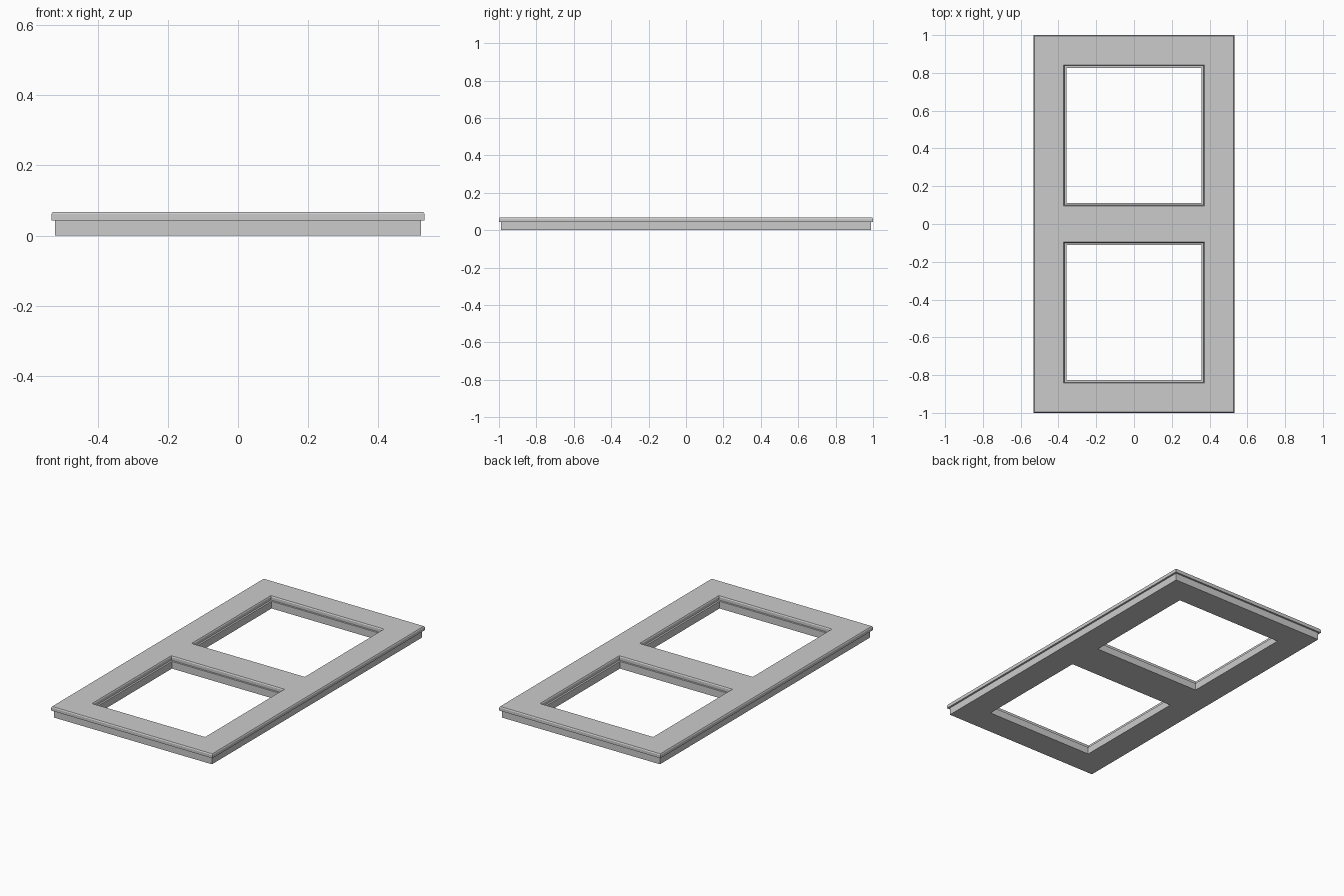
import bpy, bmesh

if "Cube" in bpy.data.objects:
    bpy.data.objects.remove(bpy.data.objects["Cube"])

# (inset from edge, height) steps, listed from underside to top face
OUTER = [(0.011, 0.0), (0.011, 0.043), (0.0, 0.043), (0.0, 0.061), (0.004, 0.067)]
INNER = [(0.015, 0.0), (0.015, 0.043), (0.004, 0.043), (0.004, 0.061), (0.0, 0.067)]

bm = bmesh.new()


def stepped_walls(cy, hx, hy, profile):
    """Stack rectangles along a profile, join them, return bottom and top edges."""
    rings = []
    for inset, z in profile:
        x, y = hx - inset, hy - inset
        rings.append([bm.verts.new((sx * x, cy + sy * y, z))
                      for sx, sy in ((-1, -1), (1, -1), (1, 1), (-1, 1))])
    for a, b in zip(rings, rings[1:]):
        for i in range(4):
            j = (i + 1) % 4
            bm.faces.new((a[i], a[j], b[j], b[i]))
    return [[bm.edges.get((r[i], r[(i + 1) % 4])) for i in range(4)]
            for r in (rings[0], rings[-1])]


# outer rim and the two rebated openings
loops = [stepped_walls(0, 0.532, 1.0, OUTER)]
for side in (-1, 1):
    loops.append(stepped_walls(side * 0.469, 0.373, 0.373, INNER))

# flat underside and top face, with the openings left clear
for level in (0, 1):
    edges = [e for loop in loops for e in loop[level]]
    bmesh.ops.triangle_fill(bm, edges=edges, use_beauty=True,
                            normal=(0, 0, 1 if level else -1))
bmesh.ops.recalc_face_normals(bm, faces=bm.faces[:])
bmesh.ops.dissolve_limit(bm, angle_limit=0.01, verts=bm.verts[:], edges=bm.edges[:])

mesh = bpy.data.meshes.new("window_frame")
bm.to_mesh(mesh)
bm.free()
frame = bpy.data.objects.new("window_frame", mesh)
bpy.context.collection.objects.link(frame)
